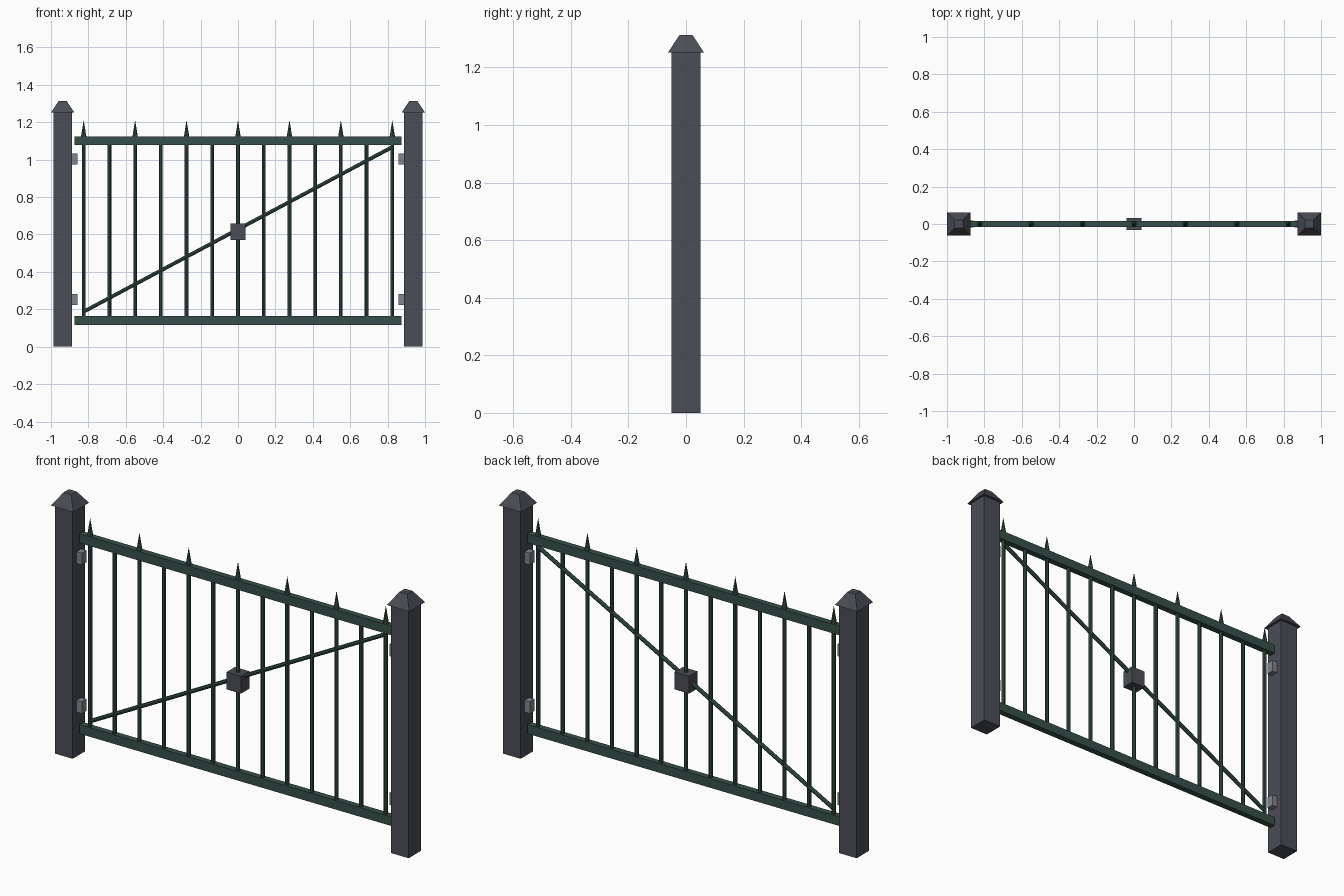
import bpy
from math import pi
from mathutils import Vector

cube = bpy.data.objects.get("Cube")
if cube:
    bpy.data.objects.remove(cube, do_unlink=True)


def material(name, rgb):
    m = bpy.data.materials.new(name)
    m.use_nodes = True
    m.diffuse_color = (*rgb, 1)
    m.node_tree.nodes["Principled BSDF"].inputs["Base Color"].default_value = (*rgb, 1)
    return m


charcoal = material("charcoal", (0.07, 0.075, 0.092))
green = material("dark green", (0.037, 0.08, 0.069))
steel = material("steel grey", (0.22, 0.23, 0.265))


def finish(name, mat):
    ob = bpy.context.object
    ob.name = name
    ob.data.materials.append(mat)
    return ob


def box(name, centre, size, mat):
    bpy.ops.mesh.primitive_cube_add(size=1, location=centre)
    ob = finish(name, mat)
    ob.scale = size
    return ob


def rod(name, start, end, r1, r2, sides, mat, turn=0):
    """Straight tapered rod between two points."""
    a, b = Vector(start), Vector(end)
    bpy.ops.mesh.primitive_cone_add(vertices=sides, radius1=r1, radius2=r2,
                                    depth=(b - a).length, location=(a + b) / 2)
    ob = finish(name, mat)
    if turn:
        ob.rotation_euler.z = turn
    else:
        ob.rotation_euler = (b - a).to_track_quat("Z", "Y").to_euler()
    return ob


# Posts with pyramid caps, and hinge blocks on their inner faces
for side, s in (("left", 1), ("right", -1)):
    x = 0.9375 * s
    box(f"{side}_post", (x, 0, 0.627), (0.1, 0.1, 1.254), charcoal)
    rod(f"{side}_post_cap", (x, 0, 1.252), (x, 0, 1.313),
        0.0884, 0.031, 4, charcoal, turn=pi / 4)
    for level, z in (("lower", 0.253), ("upper", 1.003)):
        box(f"{side}_{level}_hinge", (0.877 * s, 0, z), (0.037, 0.037, 0.06), steel)

# Rails
for level, z in (("bottom", 0.14), ("top", 1.102)):
    box(f"{level}_rail", (0, 0, z), (1.75, 0.031, 0.046), green)

# Upright bars, every second one ending in a spike
for i in range(13):
    x = (i - 6) * 0.1375
    rod(f"bar_{i + 1}", (x, 0, 0.14), (x, 0, 1.1), 0.01, 0.01, 8, green)
    if i % 2 == 0:
        rod(f"spike_{i + 1}", (x, 0, 1.122), (x, 0, 1.212), 0.0145, 0, 8, green)

# Diagonal brace and the lock box at the middle
rod("diagonal_brace", (-0.82, 0, 0.19), (0.82, 0, 1.065), 0.01, 0.01, 8, green)
box("lock_box", (0, 0, 0.614), (0.08, 0.066, 0.088), charcoal)
